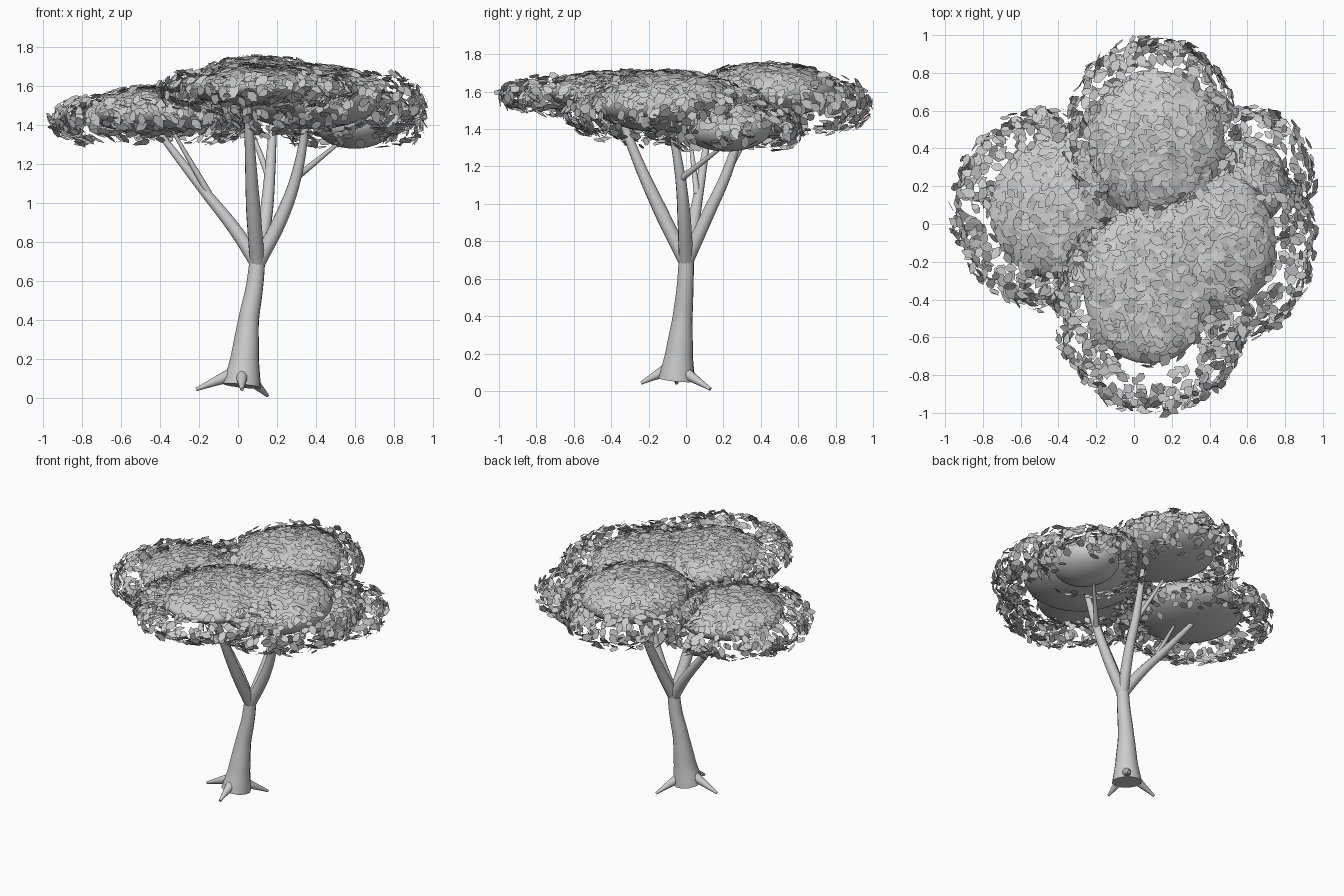
import bpy, bmesh, math, random
from mathutils import Vector

random.seed(7)
if "Cube" in bpy.data.objects:
    bpy.data.objects.remove(bpy.data.objects["Cube"], do_unlink=True)

# One plain grey for the whole tree
grey = bpy.data.materials.new("plain_grey")
grey.use_nodes = True
grey.diffuse_color = (0.6, 0.6, 0.6, 1)
grey.node_tree.nodes["Principled BSDF"].inputs["Base Color"].default_value = (0.6, 0.6, 0.6, 1)


def activate(obj):
    bpy.ops.object.select_all(action="DESELECT")
    obj.select_set(True)
    bpy.context.view_layer.objects.active = obj


def limb(name, points):
    """Tapered round limb through (x, y, z, radius) points."""
    curve = bpy.data.curves.new(name, "CURVE")
    curve.dimensions = "3D"
    curve.bevel_depth = 1
    curve.bevel_resolution = 4
    curve.resolution_u = 6
    curve.use_fill_caps = True
    spline = curve.splines.new("BEZIER")
    spline.bezier_points.add(len(points) - 1)
    for bp, (x, y, z, r) in zip(spline.bezier_points, points):
        bp.co = (x, y, z)
        bp.radius = r
        bp.handle_left_type = bp.handle_right_type = "AUTO"
    obj = bpy.data.objects.new(name, curve)
    bpy.context.collection.objects.link(obj)
    activate(obj)
    bpy.ops.object.convert(target="MESH")
    obj = bpy.context.object
    obj.data.materials.clear()
    obj.data.materials.append(grey)
    bpy.ops.object.shade_smooth_by_angle(angle=math.radians(50))


# Trunk
limb("trunk", [(0.02, -0.05, 0.06, 0.1), (0.035, -0.037, 0.2, 0.075),
               (0.055, -0.018, 0.4, 0.054), (0.085, -0.004, 0.57, 0.045),
               (0.1, 0.002, 0.71, 0.041)])

# Roots
for name, start, tip in (
        ("front_root", (0.02, -0.1, 0.115), (0.02, -0.24, 0.042)),
        ("right_root", (-0.04, -0.05, 0.115), (-0.215, -0.05, 0.042)),
        ("back_left_root", (0.06, -0.01, 0.1), (0.152, 0.13, 0.01))):
    limb(name, [(*start, 0.034), (*tip, 0.009)])

# Main branches
fork = (0.1, 0, 0.69, 0.039)
limb("front_branch", [fork, (0.08, -0.13, 0.95, 0.038), (0.06, -0.29, 1.31, 0.026), (0.05, -0.36, 1.52, 0.018)])
limb("right_branch", [fork, (-0.02, 0.035, 0.87, 0.034), (-0.18, 0.07, 1.07, 0.026), (-0.42, 0.12, 1.38, 0.016)])
limb("back_branch", [fork, (0.145, 0.12, 0.95, 0.034), (0.165, 0.22, 1.17, 0.028), (0.185, 0.32, 1.5, 0.017)])
limb("left_branch", [fork, (0.22, -0.01, 0.92, 0.036), (0.3, -0.03, 1.14, 0.028), (0.36, -0.09, 1.48, 0.016)])

# Side twigs
for name, start, tip in (
        ("right_twig", (-0.15, 0.06, 1.05), (-0.33, 0.02, 1.36)),
        ("back_twig", (0.16, 0.2, 1.13), (0.05, 0.36, 1.42)),
        ("left_twig", (0.31, -0.02, 1.14), (0.52, 0.2, 1.31))):
    limb(name, [(*start, 0.018), (*tip, 0.009)])

# Canopy lobes: pad centre and radii, then centre and radii of the leaf shell around it
LOBES = [
    ("right", (-0.42, 0.08, 1.47), (0.34, 0.37, 0.12), (-0.45, 0.08, 1.43), (0.5, 0.52, 0.15)),
    ("front", (0.08, -0.32, 1.6), (0.35, 0.42, 0.1), (0.1, -0.45, 1.58), (0.5, 0.54, 0.12)),
    ("middle", (0.37, -0.1, 1.54), (0.38, 0.4, 0.16), (0.42, -0.1, 1.51), (0.53, 0.55, 0.2)),
    ("back", (0.12, 0.43, 1.6), (0.36, 0.38, 0.14), (0.1, 0.45, 1.53), (0.45, 0.53, 0.2)),
    ("left", (0.6, 0.22, 1.41), (0.21, 0.24, 0.13), (0.58, 0.25, 1.41), (0.37, 0.36, 0.15)),
]
for name, centre, radii, _, _ in LOBES:
    bpy.ops.mesh.primitive_uv_sphere_add(segments=32, ring_count=18, radius=1, location=centre)
    pad = bpy.context.object
    pad.name = name + "_pad"
    pad.scale = radii
    pad.data.materials.append(grey)
    bpy.ops.object.shade_smooth()


def inside(p, centre, radii, limit):
    return sum(((p[i] - centre[i]) / radii[i]) ** 2 for i in range(3)) < limit


def hidden(p, own):
    """True inside any pad, or deep inside the leaf shell of another lobe."""
    return any(inside(p, c, r, 0.9) or (name != own and inside(p, sc, sr, 0.6))
               for name, c, r, sc, sr in LOBES)


def random_direction():
    return Vector([random.gauss(0, 1) for _ in range(3)]).normalized()


def on_ellipsoid(z, centre, radii):
    """Random point and normal at unit height z."""
    turn, flat = random.uniform(0, math.tau), math.sqrt(1 - z * z)
    d = Vector((flat * math.cos(turn), flat * math.sin(turn), z))
    normal = Vector([d[i] / radii[i] for i in range(3)]).normalized()
    return Vector(centre) + d * Vector(radii), normal


# Leaf outline: along the leaf, across the leaf
LEAF = [(-0.5, 0), (-0.25, 0.28), (0.12, 0.32), (0.55, 0), (0.2, -0.26), (-0.2, -0.32)]


def add_leaf(bm, p, normal, wobble):
    n = (normal + random_direction() * wobble).normalized()
    along = n.cross(random_direction()).normalized()
    across = n.cross(along)
    size = random.uniform(0.055, 0.085)
    bm.faces.new([bm.verts.new(p + (along * a * random.uniform(0.85, 1.15) + across * b) * size)
                  for a, b in LEAF])


for name, centre, radii, shell_centre, shell in LOBES:
    bm = bmesh.new()
    # Loose leaves hanging around the rim
    for _ in range(int(2300 * shell[0] * shell[1])):
        p, normal = on_ellipsoid(random.uniform(-0.75, 0.75), shell_centre, shell)
        p += random_direction() * 0.025
        if not hidden(p, name):
            add_leaf(bm, p, normal, 0.5)
    # Flush leaves lying on the upper pad surface
    for _ in range(int(2600 * radii[0] * radii[1])):
        p, normal = on_ellipsoid(math.sqrt(random.random()), centre, radii)
        p += normal * random.uniform(0, 0.02)
        if not any(inside(p, c, r, 0.9) for _, c, r, _, _ in LOBES):
            add_leaf(bm, p, normal, 0.25)
    mesh = bpy.data.meshes.new(name + "_leaves")
    bm.to_mesh(mesh)
    bm.free()
    mesh.materials.append(grey)
    bpy.context.collection.objects.link(bpy.data.objects.new(mesh.name, mesh))
